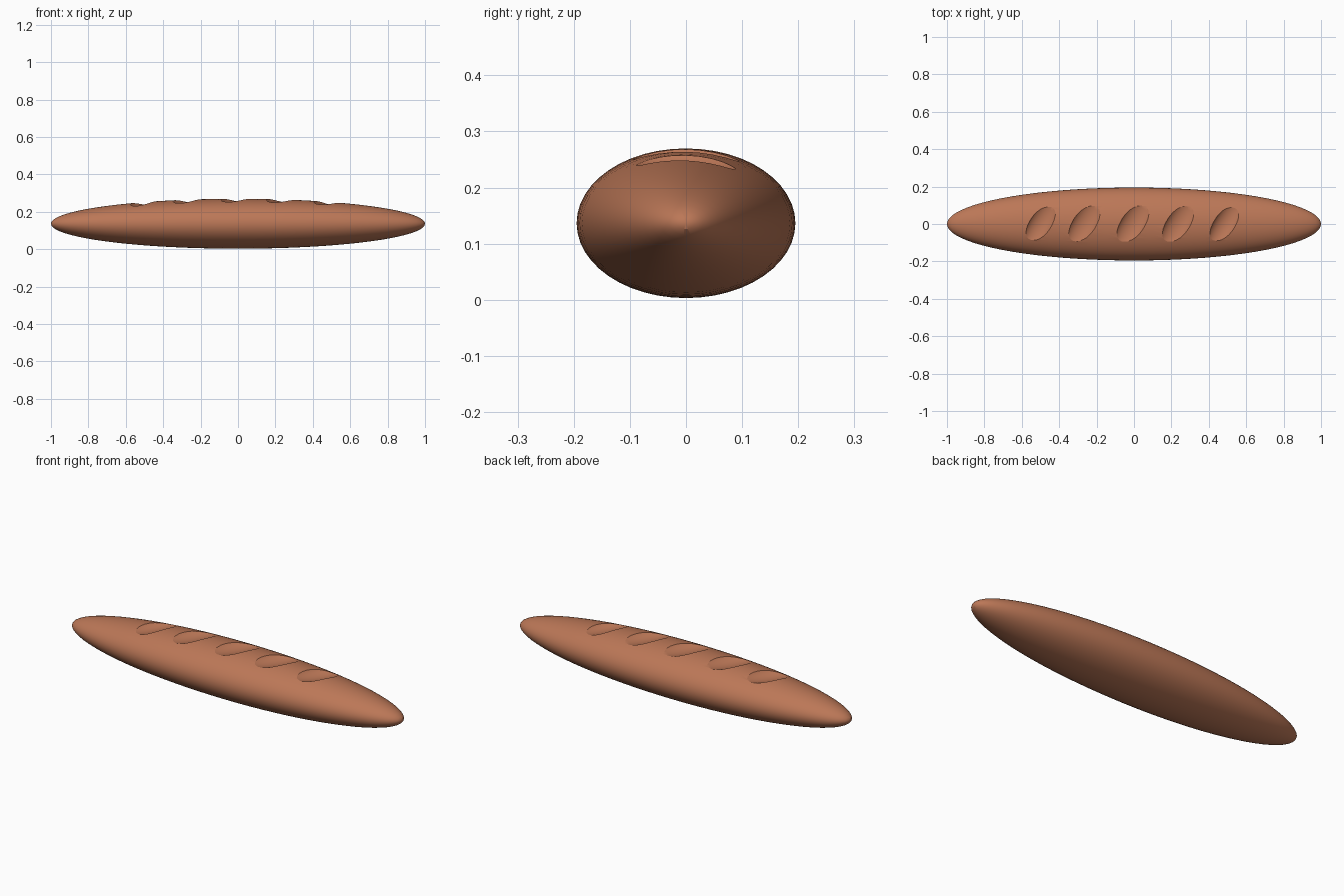
import bpy, math
from mathutils import Matrix, Vector

if "Cube" in bpy.data.objects:
    bpy.data.objects.remove(bpy.data.objects["Cube"])

crust = bpy.data.materials.new("baked_crust")
crust.diffuse_color = (0.50, 0.185, 0.095, 1)
crust.use_nodes = True
crust.node_tree.nodes["Principled BSDF"].inputs["Base Color"].default_value = crust.diffuse_color

HALF_W, HALF_H, MID_Z = 0.195, 0.1335, 0.1365


def ellipsoid(name, radii, segments, rings):
    """Sphere with its poles along x, stretched to the given radii."""
    bpy.ops.mesh.primitive_uv_sphere_add(segments=segments, ring_count=rings, radius=1)
    ob = bpy.context.object
    ob.name = name
    ob.data.transform(Matrix.Diagonal((*radii, 1)) @ Matrix.Rotation(math.pi / 2, 4, 'Y'))
    ob.data.materials.append(crust)
    for p in ob.data.polygons:
        p.use_smooth = True
    return ob


# long loaf body
loaf = ellipsoid("loaf", (1.0, HALF_W, HALF_H), 48, 40)

# slanted score marks: centre x, centre y, size
scores = [(-0.50, 0.005, 0.92), (-0.265, 0.005, 0.98), (-0.005, 0.005, 1.0),
          (0.237, 0.002, 0.98), (0.485, 0.0, 0.90)]
cutters = []
for i, (x, y, s) in enumerate(scores):
    root = math.sqrt(1 - x * x)
    slope = math.atan(HALF_H * x / root)
    top = Vector((x, y, MID_Z + HALF_H * root))
    c = ellipsoid(f"score_cutter_{i + 1}", (0.20 * s, 0.071 * s, 0.045), 48, 32)
    tilt = Matrix.Rotation(slope, 4, 'Y')
    turn = Matrix.Rotation(math.radians(61), 4, 'Z')
    c.matrix_world = Matrix.Translation(top + Vector((0, 0, 0.02 - MID_Z))) @ tilt @ turn
    c.hide_render = True
    cutters.append(c)
    mod = loaf.modifiers.new(f"score_{i + 1}", 'BOOLEAN')
    mod.operation = 'DIFFERENCE'
    mod.solver = 'EXACT'
    mod.object = c

# apply the cuts and drop the helpers
bpy.ops.object.select_all(action='DESELECT')
bpy.context.view_layer.objects.active = loaf
loaf.select_set(True)
for m in list(loaf.modifiers):
    bpy.ops.object.modifier_apply(modifier=m.name)
for c in cutters:
    bpy.data.objects.remove(c)
loaf.location.z = MID_Z
bpy.ops.object.shade_smooth_by_angle(angle=math.radians(25))
